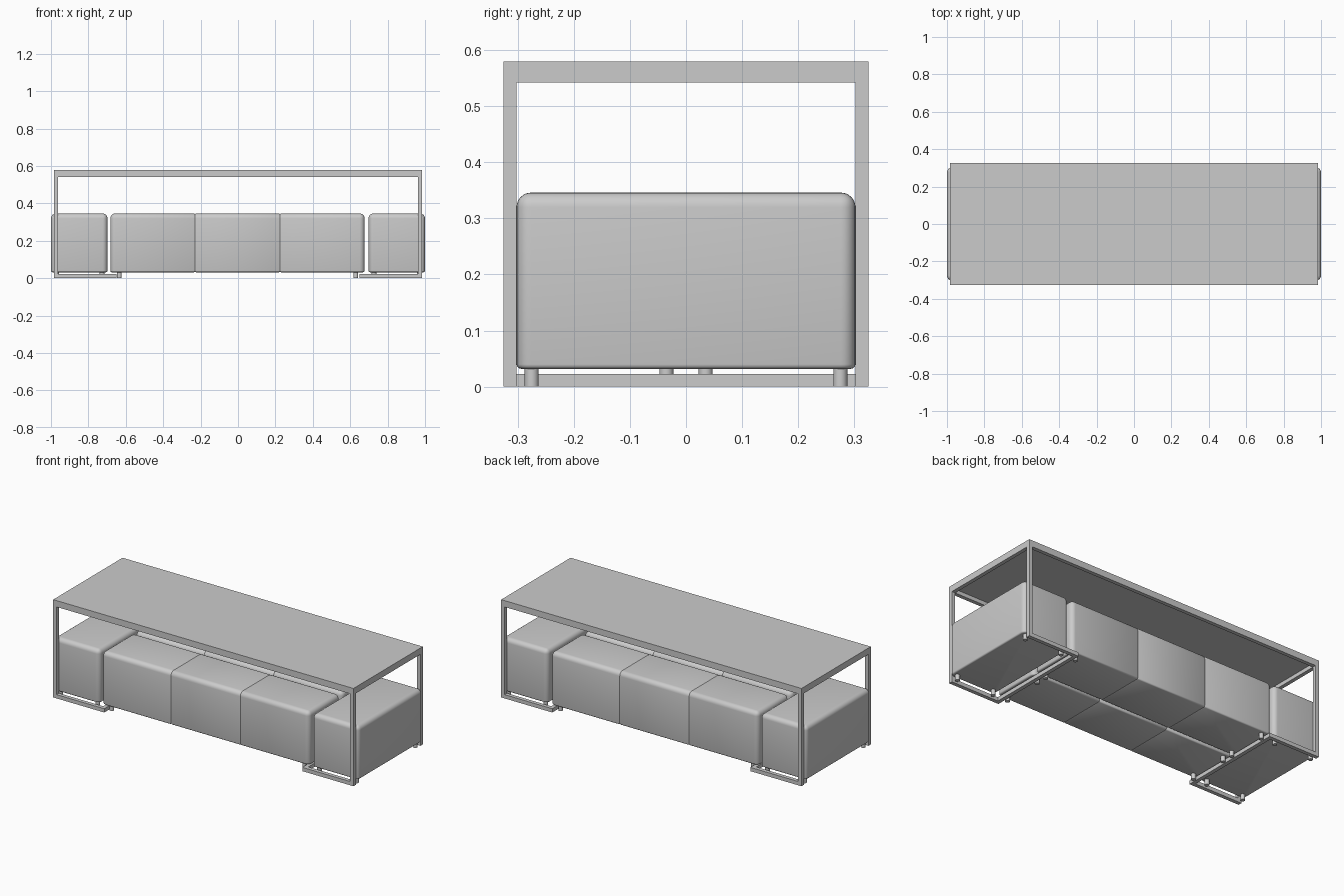
import bpy, bmesh
from mathutils import Vector

if "Cube" in bpy.data.objects:
    bpy.data.objects.remove(bpy.data.objects["Cube"])


def finish(bm, name, smooth=False):
    mesh = bpy.data.meshes.new(name)
    bm.normal_update()
    bm.to_mesh(mesh)
    bm.free()
    ob = bpy.data.objects.new(name, mesh)
    bpy.context.collection.objects.link(ob)
    if smooth:
        bpy.ops.object.select_all(action='DESELECT')
        ob.select_set(True)
        bpy.context.view_layer.objects.active = ob
        bpy.ops.object.shade_smooth_by_angle(angle=0.7)
    return ob


def box_mesh(lo, hi):
    bm = bmesh.new()
    bmesh.ops.create_cube(bm, size=1)
    lo, hi = Vector(lo), Vector(hi)
    for v in bm.verts:
        v.co = (lo + hi) / 2 + v.co * (hi - lo)
    return bm


def box(name, lo, hi):
    return finish(box_mesh(lo, hi), name)


def cushion(name, lo, hi, seams=()):
    # soft top and corners, tighter rounding along the bottom
    bm = box_mesh(lo, hi)
    on_floor = lambda e: all(abs(v.co.z - lo[2]) < 1e-5 for v in e.verts)
    bmesh.ops.bevel(bm, geom=[e for e in bm.edges if not on_floor(e)], offset=0.026,
                    segments=6, profile=0.5, affect='EDGES')
    bmesh.ops.bevel(bm, geom=[e for e in bm.edges if on_floor(e)], offset=0.008,
                    segments=3, profile=0.5, affect='EDGES')
    # shallow stitched grooves
    mid = (Vector(lo) + Vector(hi)) / 2
    for s in seams:
        for d in (-0.005, 0, 0.005):
            bmesh.ops.bisect_plane(bm, geom=bm.verts[:] + bm.edges[:] + bm.faces[:],
                                   plane_co=(s + d, 0, 0), plane_no=(1, 0, 0))
        for v in bm.verts:
            if abs(v.co.x - s) < 1e-4:
                v.co.y = mid.y + (v.co.y - mid.y) * 0.985
                v.co.z = mid.z + (v.co.z - mid.z) * 0.985
    return finish(bm, name, True)


def foot(name, x, y):
    bm = bmesh.new()
    bmesh.ops.create_cone(bm, cap_ends=True, segments=20, radius1=0.0125,
                          radius2=0.0125, depth=0.036)
    bmesh.ops.translate(bm, verts=bm.verts, vec=(x, y, 0.018))
    return finish(bm, name, True)


X, Y, T = 0.985, 0.325, 0.0225      # table half sizes and tube width
Z0, Z1 = 0.565, 0.58                # slab underside and top

# Table slab and the rails beneath it
box("table_top", (-X, -Y, Z0), (X, Y, Z1))
for s, side in ((-1, "front"), (1, "back")):
    ya, yb = sorted((s * Y, s * (Y - T)))
    box(side + "_rail", (-X + T, ya, Z0 - T), (X - T, yb, Z0))
    for e, end in ((-1, "left"), (1, "right")):
        # Corner leg and floor runner
        xa, xb = sorted((e * X, e * (X - T)))
        box(f"{side}_{end}_leg", (xa, ya, 0), (xb, yb, Z0))
        xa, xb = sorted((e * (X - T), e * 0.65))
        box(f"{side}_{end}_runner", (xa, ya, 0), (xb, yb, T))
for e, end in ((-1, "left"), (1, "right")):
    xa, xb = sorted((e * X, e * (X - T)))
    box(end + "_top_rail", (xa, -Y + T, Z0 - T), (xb, Y - T, Z0))
    xa, xb = sorted((e * 0.65, e * (0.65 + T)))
    box(end + "_floor_crossbar", (xa, -Y + T, 0), (xb, Y - T, T))

# End stools
B, H = 0.032, 0.346
for e, end in ((-1, "left"), (1, "right")):
    xa, xb = sorted((e * 0.698, e * 1.0))
    cushion(end + "_stool", (xa, -0.302, B), (xb, 0.302, H))
    for x in (0.727, 0.97):
        for y in (-0.275, 0.275):
            foot(end + "_stool_foot", e * x, y)

# Two long benches back to back
for s, side in ((-1, "front"), (1, "back")):
    ya, yb = sorted((s * 0.302, s * 0.008))
    cushion(side + "_bench", (-0.683, ya, B), (0.677, yb, H), (-0.23, 0.225))
    for x in (-0.635, 0.63):
        for y in (0.035, 0.275):
            foot(side + "_bench_foot", x, s * y)
